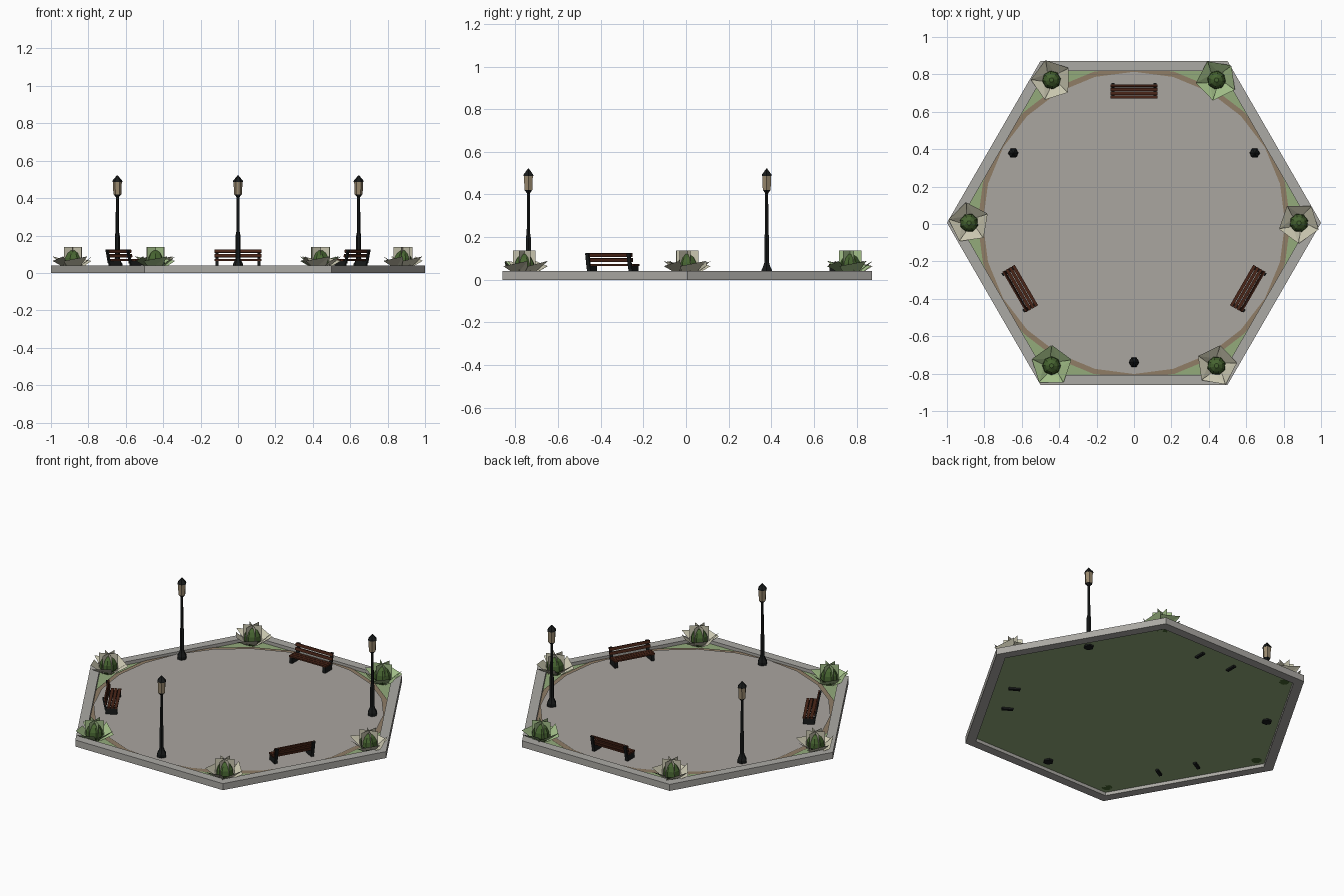
import bpy, bmesh, math
from mathutils import Matrix, Vector

if "Cube" in bpy.data.objects:
    bpy.data.objects.remove(bpy.data.objects["Cube"])

SHIFT = Vector((0, 0.006, 0))   # plaza sits very slightly towards the back


def mat(name, r, g, b):
    m = bpy.data.materials.new(name)
    m.diffuse_color = [(c / 255) ** 2.2 for c in (r, g, b)] + [1]
    m.use_nodes = True
    m.node_tree.nodes["Principled BSDF"].inputs["Base Color"].default_value = m.diffuse_color
    return m


STONE = mat("stone", 170, 168, 163)
PAVING = mat("paving", 168, 164, 158)
GRASS = mat("grass", 146, 170, 122)
SOIL = mat("edging brown", 142, 124, 102)
WOOD = mat("dark wood", 76, 42, 30)
METAL = mat("black metal", 30, 32, 32)
GLASS = mat("lantern tan", 152, 136, 110)
DOME = mat("dark leaf", 72, 100, 52)
PALE = mat("pale petal", 200, 197, 174)
FRESH = mat("green petal", 160, 188, 134)


def finish(bm, name, material, m=Matrix()):
    bm.normal_update()
    me = bpy.data.meshes.new(name)
    bm.to_mesh(me)
    bm.free()
    me.materials.append(material)
    ob = bpy.data.objects.new(name, me)
    ob.matrix_world = Matrix.Translation(SHIFT) @ m
    bpy.context.collection.objects.link(ob)
    return ob


def ring(bm, n, r, z, phase=0.0):
    return [bm.verts.new((r * math.cos(phase + 2 * math.pi * i / n),
                          r * math.sin(phase + 2 * math.pi * i / n), z)) for i in range(n)]


def bridge(bm, a, b):
    n = len(a)
    for i in range(n):
        bm.faces.new((a[i], a[(i + 1) % n], b[(i + 1) % n], b[i]))


def lathe(name, material, profile, n, m=Matrix(), phase=0.0):
    """Faceted turned solid from (radius, z) pairs, bottom to top."""
    bm = bmesh.new()
    rings = [ring(bm, n, r, z, phase) for r, z in profile]
    for a, b in zip(rings, rings[1:]):
        bridge(bm, a, b)
    bm.faces.new(rings[0][::-1])
    bm.faces.new(rings[-1])
    return finish(bm, name, material, m)


def boxes(name, material, parts, m):
    """Several boxes in one mesh: (centre, size, tilt about x)."""
    bm = bmesh.new()
    for c, s, tilt in parts:
        bmesh.ops.create_cube(bm, size=1, matrix=Matrix.Translation(c)
                              @ Matrix.Rotation(tilt, 4, 'X') @ Matrix.Diagonal((*s, 1)))
    return finish(bm, name, material, m)


def disc(name, material, n, r, z, phase=0.0):
    bm = bmesh.new()
    bm.faces.new(ring(bm, n, r, z, phase))
    return finish(bm, name, material)


# Hexagonal kerb: closed ring of four loops
H = 0.04
INNER = 0.812 / math.cos(math.pi / 6)
bm = bmesh.new()
loops = [ring(bm, 6, r, z) for r, z in ((1, 0), (1, H), (INNER, H), (INNER, 0))]
for i in range(4):
    bridge(bm, loops[i], loops[(i + 1) % 4])
finish(bm, "kerb", STONE)

# Ground layers
disc("grass", GRASS, 6, INNER + 0.01, 0.02)
disc("paving_edging", SOIL, 24, 0.836, 0.024)
disc("paving", PAVING, 24, 0.808, 0.028)


def lamp(m):
    lathe("lamp_post", METAL, [(0.028, 0.01), (0.028, 0.046), (0.018, 0.065), (0.013, 0.08),
                               (0.013, 0.2), (0.009, 0.22), (0.008, 0.405), (0.02, 0.42)], 6, m)
    lathe("lantern", GLASS, [(0.021, 0.42), (0.024, 0.487)], 6, m)
    lathe("lantern_cap", METAL, [(0.027, 0.487), (0.026, 0.493), (0.002, 0.522)], 6, m)


def bench(m):
    # seat and back slats
    slats = [((0, y, 0.069), (0.25, 0.017, 0.009), 0) for y in (-0.027, -0.007, 0.013)]
    slats += [((0, y, z), (0.25, 0.008, 0.017), -0.2) for y, z in ((0.029, 0.092), (0.034, 0.116))]
    boxes("bench_slats", WOOD, slats, m)
    # iron end frames
    frame = []
    for x in (-0.112, 0.112):
        frame += [((x, -0.002, 0.037), (0.018, 0.064, 0.055), 0),
                  ((x, 0.037, 0.088), (0.018, 0.009, 0.075), -0.2)]
    boxes("bench_frame", METAL, frame, m)


def plant(m, material):
    # leafy dome
    lathe("plant_dome", DOME, [(0.03, 0.02), (0.05, 0.05), (0.047, 0.08),
                               (0.033, 0.105), (0.012, 0.12)], 8, m)
    bm = bmesh.new()
    # crossed upright leaf cards
    for k in range(3):
        a = math.radians(60 * k)
        u = Vector((math.cos(a), math.sin(a), 0)) * 0.053
        z0, z1 = Vector((0, 0, 0.03)), Vector((0, 0, 0.138))
        bm.faces.new([bm.verts.new(p) for p in (-u + z0, u + z0, u + z1, -u + z1)])
    # five spreading, twisted petals
    for k in range(5):
        rot = Matrix.Rotation(2 * math.pi * k / 5, 3, 'Z')
        pts = ((0.025, -0.03, 0.022), (0.09, -0.064, 0.064), (0.09, 0.064, 0.088), (0.025, 0.03, 0.026))
        v = [bm.verts.new(rot @ Vector(p)) for p in pts]
        bm.faces.new((v[0], v[1], v[2]))
        bm.faces.new((v[0], v[2], v[3]))
    finish(bm, "plant_petals", material, m)


# Three lamps and three benches, alternating around the plaza
for k in range(3):
    turn = Matrix.Rotation(math.radians(120 * k), 4, 'Z')
    lamp(turn @ Matrix.Translation((0, -0.745, 0)))
    bench(turn @ Matrix.Translation((0, 0.70, 0)))

# A plant at every corner; two of them are green
for k in range(6):
    a = math.radians(60 * k)
    spot = Matrix.Translation((0.882 * math.cos(a), 0.882 * math.sin(a), 0))
    plant(spot @ Matrix.Rotation(0.3 + 1.1 * k, 4, 'Z'), FRESH if k in (1, 4) else PALE)
